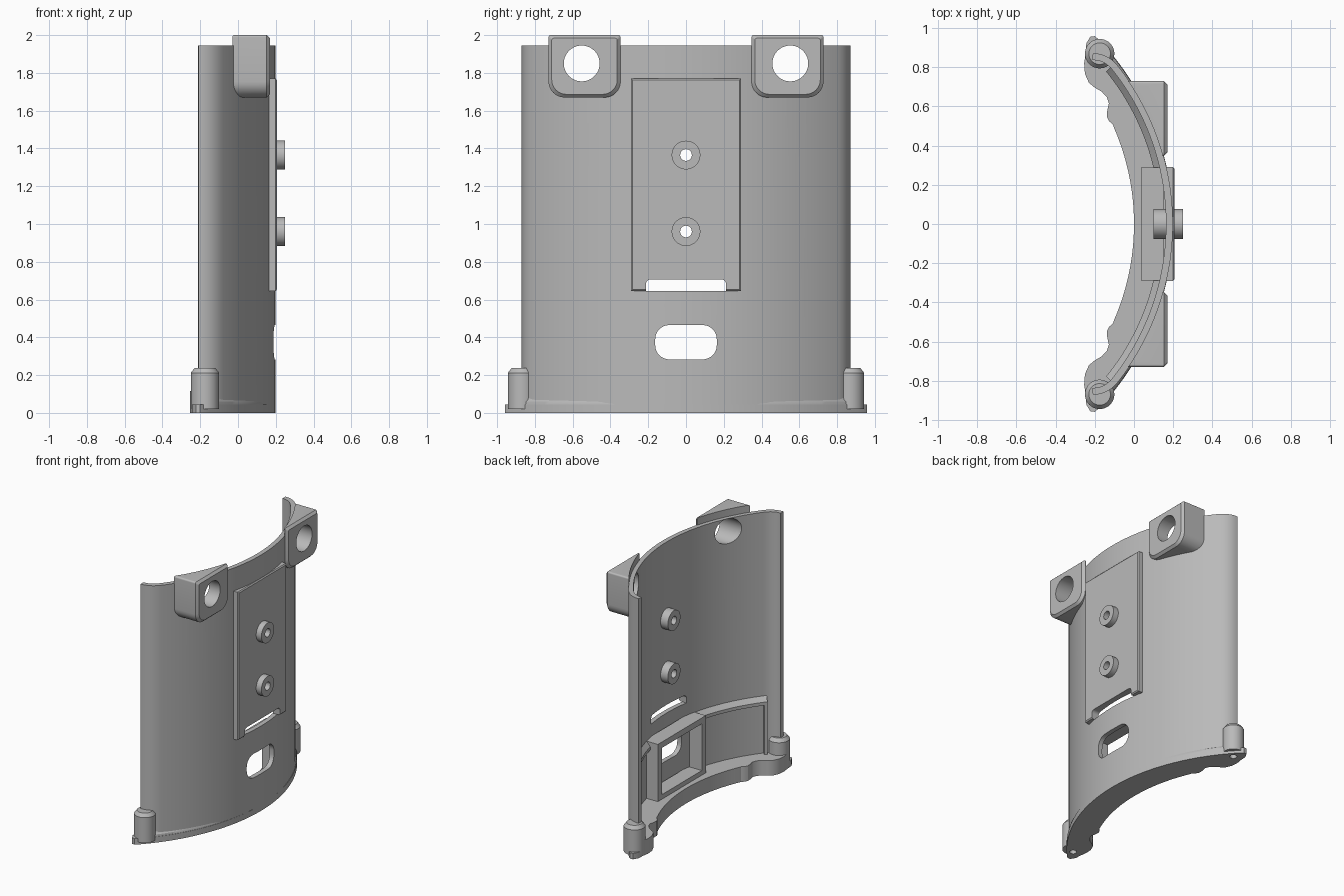
import bpy, bmesh
from math import sin, cos, pi, sqrt, radians
from mathutils import Vector

old = bpy.data.objects.get("Cube")
if old:
    bpy.data.objects.remove(old, do_unlink=True)

grey = bpy.data.materials.new("plain_grey")
grey.use_nodes = True
COL = (0.49, 0.49, 0.49, 1)
grey.diffuse_color = COL
grey.node_tree.nodes["Principled BSDF"].inputs["Base Color"].default_value = COL


def sweep(name, stations):
    """Solid bridging matching closed sections, capped at both ends."""
    bm = bmesh.new()
    rows = [[bm.verts.new(p) for p in s] for s in stations]
    n = len(rows[0])
    for a, b in zip(rows, rows[1:]):
        for i in range(n):
            j = (i + 1) % n
            bm.faces.new((a[i], a[j], b[j], b[i]))
    bm.faces.new(rows[0])
    bm.faces.new(rows[-1])
    bmesh.ops.recalc_face_normals(bm, faces=bm.faces)
    me = bpy.data.meshes.new(name)
    bm.to_mesh(me)
    bm.free()
    me.materials.append(grey)
    ob = bpy.data.objects.new(name, me)
    bpy.context.collection.objects.link(ob)
    return ob


def activate(ob):
    bpy.ops.object.select_all(action='DESELECT')
    ob.select_set(True)
    bpy.context.view_layer.objects.active = ob


def cut(ob, cutters):
    for c in cutters:
        c.hide_render = True
        m = ob.modifiers.new("cut", 'BOOLEAN')
        m.operation = 'DIFFERENCE'
        m.solver = 'EXACT'
        m.object = c
        activate(ob)
        bpy.ops.object.modifier_apply(modifier=m.name)


def circle(y, z, r, n=40):
    return [(y + r * cos(2 * pi * i / n), z + r * sin(2 * pi * i / n)) for i in range(n)]


def rounded(y0, y1, z0, z1, rb=0, rt=0, n=8):
    """Rounded rectangle with separate bottom and top radii."""
    pts = []
    for y, z, r, a in ((y1, z1, rt, 0), (y0, z1, rt, 1), (y0, z0, rb, 2), (y1, z0, rb, 3)):
        cy = y - r if y == y1 else y + r
        cz = z - r if z == z1 else z + r
        for i in range(n + 1 if r else 1):
            t = (a + i / n) * pi / 2
            pts.append((cy + r * cos(t), cz + r * sin(t)))
    return pts


def along_x(name, poly, x0, x1):
    return sweep(name, [[(x, y, z) for y, z in poly] for x in (x0, x1)])


def slab(name, half_loop, z0, z1):
    """Flat plate from a half outline mirrored across y."""
    loop = half_loop + [(x, -y) for x, y in half_loop[-2:0:-1]]
    return sweep(name, [[(x, y, z) for x, y in loop] for z in (z0, z1)])


def arc_x(y, x0, r):
    return x0 - r + sqrt(r * r - y * y)


# Plan curve of the wall: a wide arc whose ends turn straight back
FRONT, R, RIM = 0.198, 1.3, 1.36
half = [Vector((arc_x(y, FRONT, R), y)) for y in [0.8 * i / 30 for i in range(30)]]
a, b, c = Vector((arc_x(0.8, FRONT, R), 0.8)), Vector((-0.13, 0.87)), Vector((-0.21, 0.87))
half += [a * (1 - t) ** 2 + b * 2 * t * (1 - t) + c * t * t for t in [i / 12 for i in range(13)]]
curve = [Vector((p.x, -p.y)) for p in half[:0:-1]] + half
normals = []
for i in range(len(curve)):
    t = curve[min(i + 1, len(curve) - 1)] - curve[max(i - 1, 0)]
    normals.append(Vector((t.y, -t.x)).normalized())


def band(name, section, lo=-1, hi=1):
    """Sweep (inward offset, z) section along the wall between two y limits."""
    return sweep(name, [[(*(p - n * d), z) for d, z in section]
                        for p, n in zip(curve, normals) if lo <= p.y <= hi])


T, TOP, BASE = 0.035, 1.945, 0.02

# Cutting shapes
bracket_holes = [along_x("bracket_hole_cutter", circle(s * 0.552, 1.85, 0.095), -0.6, 0.6) for s in (-1, 1)]
peg_holes = [along_x("peg_hole_cutter", circle(0, z, 0.031, 24), -0.5, 0.5) for z in (0.96, 1.365)]
slit = along_x("slit_cutter", rounded(-0.212, 0.212, 0.63, 0.707, 0, 0.025), -0.5, 0.5)
shell_slit = along_x("shell_slit_cutter", rounded(-0.212, 0.212, 0.645, 0.707, 0, 0.025), -0.5, 0.5)
slot = along_x("slot_cutter", rounded(-0.163, 0.163, 0.283, 0.465, 0.075, 0.075), -0.5, 0.5)
frame_hole = along_x("frame_cutter", rounded(-0.24, 0.24, 0.15, 0.505), -0.5, 0.5)
behind = band("wall_side_cutter", [(0.004, 1.5), (0.4, 1.5), (0.4, 2.2), (0.004, 2.2)])
screw_holes = [sweep("screw_cutter", [[(x, y, z) for x, y in circle(-0.175, s * 0.868, 0.025, 20)]
                                      for z in (-0.1, 0.1)]) for s in (-1, 1)]
parts = []

# Curved wall
wall = band("curved_wall", [(0, BASE), (T, BASE), (T, TOP), (0, TOP)])
cut(wall, bracket_holes + peg_holes + screw_holes + [shell_slit, slot])
parts.append(wall)

# Raised flat plate with a notch at its bottom edge
plate = sweep("mounting_plate", [[(x, y, z) for y, z in rounded(-0.29 + g, 0.29 - g, 0.645 + g, 1.77 - g)]
                                 for x, g in ((0.164, 0), (0.199, 0), (0.206, 0.008))])
cut(plate, [slit] + peg_holes)
parts.append(plate)

# Hollow pegs
for z, label in ((0.96, "lower"), (1.365, "upper")):
    peg = along_x(label + "_peg", circle(0, z, 0.076), 0.1, 0.25)
    cut(peg, peg_holes)
    parts.append(peg)

# Upper brackets with round holes, trimmed to the wall's outer side
for s, label in ((1, "back"), (-1, "front")):
    prof = [(s * y, z) for y, z in rounded(0.347, 0.728, 1.67, 2.0, 0.085, 0.012)]
    cy, cz = s * 0.5375, 1.835
    inset = [(cy + (y - cy) * 0.91, cz + (z - cz) * 0.9) for y, z in prof]
    br = sweep(label + "_bracket", [[(x, y, z) for y, z in p]
                                    for x, p in ((-0.07, prof), (0.152, prof), (0.17, inset))])
    cut(br, [behind] + bracket_holes)
    parts.append(br)

# Base flange: wide outer arc, lobed ends, inner arc
ends = [(-0.2, 0.957), (-0.222, 0.955), (-0.243, 0.92), (-0.246, 0.87), (-0.254, 0.82), (-0.25, 0.765),
        (-0.23, 0.72), (-0.2, 0.695), (-0.165, 0.675), (-0.138, 0.645), (-0.128, 0.615),
        (-0.136, 0.58), (-0.138, 0.545), (-0.125, 0.522), (-0.108, 0.508)]
outer = [(arc_x(y, FRONT, RIM), y) for y in [0.94 * i / 30 for i in range(31)]]
inner = [(arc_x(y, 0, 1.23), y) for y in [0.49 * (1 - i / 15) for i in range(16)]]
flange = slab("base_flange", outer + ends + inner, 0, 0.045)
cut(flange, screw_holes)
parts.append(flange)

# Thicker inner floor behind the wall
wall_line = [tuple(p - n * 0.01) for p, n in zip(curve, normals) if p.y >= 0]
floor = slab("inner_floor", wall_line + ends[3:] + inner, BASE, 0.115)
cut(floor, screw_holes)
parts.append(floor)

# Sloped fillet from the flange up to the wall
stations = []
for i in range(61):
    y = -0.85 + 1.7 * i / 60
    x0 = arc_x(y, FRONT, R) - 0.012
    x1 = arc_x(y * 1.06, FRONT, RIM) - 0.002
    prof = ((0, BASE), (1, BASE), (1, 0.04), (0.85, 0.06), (0.5, 0.068), (0.2, 0.085), (0, 0.105))
    stations.append([(x0 + (x1 - x0) * t, y * (1 + 0.06 * t), z) for t, z in prof])
fillet = sweep("flange_fillet", stations)
cut(fillet, screw_holes)
parts.append(fillet)

# Corner posts with chamfered tops
for s, label in ((1, "back"), (-1, "front")):
    post = sweep(label + "_post", [[(x, y, z) for x, y in circle(-0.175, s * 0.868, r)]
                                   for z, r in ((BASE, 0.075), (0.212, 0.075), (0.238, 0.055))])
    cut(post, screw_holes)
    parts.append(post)

# Inner ledge and upright ribs
for s, label in ((1, "back"), (-1, "front")):
    lo, hi = sorted((s * 0.26, s * 0.825))
    parts.append(band(label + "_ledge", [(0.03, 0.49), (0.065, 0.49), (0.065, 0.515), (0.03, 0.555)], lo, hi))
    lo, hi = sorted((s * 0.775, s * 0.825))
    parts.append(band(label + "_rib", [(0.03, 0.03), (0.065, 0.03), (0.065, 0.515), (0.03, 0.555)], lo, hi))

# Rectangular frame inside the wall
frame = along_x("inner_frame", rounded(-0.288, 0.288, 0.04, 0.55), 0.035, 0.15)
cut(frame, [frame_hole])
parts.append(frame)

# Remove cutters, shade
for c in bracket_holes + peg_holes + screw_holes + [slit, shell_slit, slot, frame_hole, behind]:
    bpy.data.objects.remove(c, do_unlink=True)
for ob in parts:
    activate(ob)
    bpy.ops.object.shade_smooth_by_angle(angle=radians(30))
